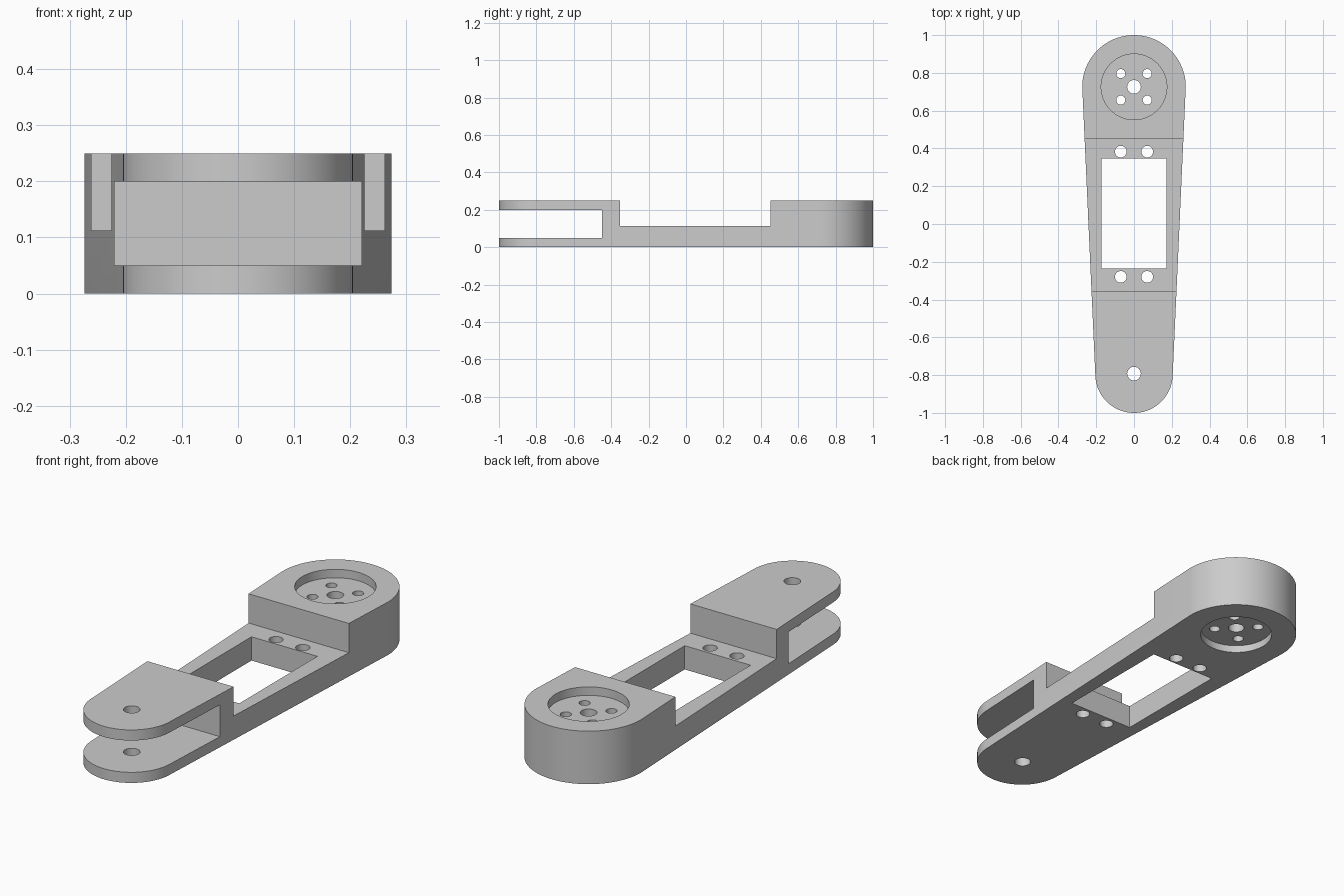
import bpy, bmesh, math

if "Cube" in bpy.data.objects:
    bpy.data.objects.remove(bpy.data.objects["Cube"], do_unlink=True)

H = 0.25                       # full height
BIG_Y, BIG_R = 0.726, 0.274    # wide hub end
SMALL_Y, SMALL_R = -0.795, 0.205   # narrow fork end
HOLE_X = 0.07

grey = bpy.data.materials.new("light_grey")
grey.use_nodes = True
colour = (0.6, 0.6, 0.6, 1)
grey.diffuse_color = colour
grey.node_tree.nodes["Principled BSDF"].inputs["Base Color"].default_value = colour


def prism(name, points, z0, z1):
    """Closed outline extruded from z0 to z1."""
    bm = bmesh.new()
    face = bm.faces.new([bm.verts.new((x, y, z0)) for x, y in points])
    top = bmesh.ops.extrude_face_region(bm, geom=[face])["geom"]
    verts = [v for v in top if isinstance(v, bmesh.types.BMVert)]
    bmesh.ops.translate(bm, verts=verts, vec=(0, 0, z1 - z0))
    bmesh.ops.recalc_face_normals(bm, faces=bm.faces)
    mesh = bpy.data.meshes.new(name)
    bm.to_mesh(mesh)
    bm.free()
    mesh.materials.append(grey)
    obj = bpy.data.objects.new(name, mesh)
    bpy.context.scene.collection.objects.link(obj)
    return obj


def arc(cy, r, start, end, n):
    angles = [math.radians(start + (end - start) * i / n) for i in range(n + 1)]
    return [(r * math.cos(a), cy + r * math.sin(a)) for a in angles]


def box(name, half_x, y0, y1, z0, z1):
    return prism(name, [(-half_x, y0), (half_x, y0), (half_x, y1), (-half_x, y1)], z0, z1)


def drill(name, x, y, r, z0=-0.1, z1=H + 0.1, n=32):
    ring = [(x + px, py) for px, py in arc(y, r, 0, 360, n)[:-1]]
    return prism(name, ring, z0, z1)


# Tapered arm with two rounded ends
outline = arc(BIG_Y, BIG_R, 0, 180, 64) + arc(SMALL_Y, SMALL_R, 180, 360, 64)
arm = prism("linkage_arm", outline, 0, H)

# Lowered middle, fork slot and rectangular window
cutters = [
    box("middle_cutter", 0.5, -0.354, 0.453, 0.112, H + 0.1),
    box("fork_slot_cutter", 0.5, -1.2, -0.45, 0.05, 0.2),
    box("window_cutter", 0.172, -0.236, 0.346, -0.1, H + 0.1),
]

# Round recesses on both faces of the hub
cutters += [
    drill("upper_recess_cutter", 0, BIG_Y, 0.174, H - 0.04, H + 0.1, 64),
    drill("lower_recess_cutter", 0, BIG_Y, 0.162, -0.1, 0.035, 64),
]

# Pivot holes, and screw holes mirrored left and right
cutters += [drill("hub_hole_cutter", 0, BIG_Y, 0.036),
            drill("fork_hole_cutter", 0, -0.792, 0.036)]
for side in (-1, 1):
    for y, r in ((0.383, 0.031), (-0.28, 0.031),
                 (BIG_Y - HOLE_X, 0.024), (BIG_Y + HOLE_X, 0.024)):
        cutters.append(drill("screw_hole_cutter", side * HOLE_X, y, r))

for cutter in cutters:
    cutter.hide_render = True
    mod = arm.modifiers.new(cutter.name, "BOOLEAN")
    mod.operation = "DIFFERENCE"
    mod.solver = "EXACT"
    mod.object = cutter

# Keep the cut result and drop the cutters
bpy.context.view_layer.update()
graph = bpy.context.evaluated_depsgraph_get()
result = bpy.data.meshes.new_from_object(arm.evaluated_get(graph))
arm.modifiers.clear()
arm.data = result
for cutter in cutters:
    bpy.data.objects.remove(cutter, do_unlink=True)

bpy.ops.object.select_all(action="DESELECT")
arm.select_set(True)
bpy.context.view_layer.objects.active = arm
bpy.ops.object.shade_smooth_by_angle(angle=math.radians(30))
